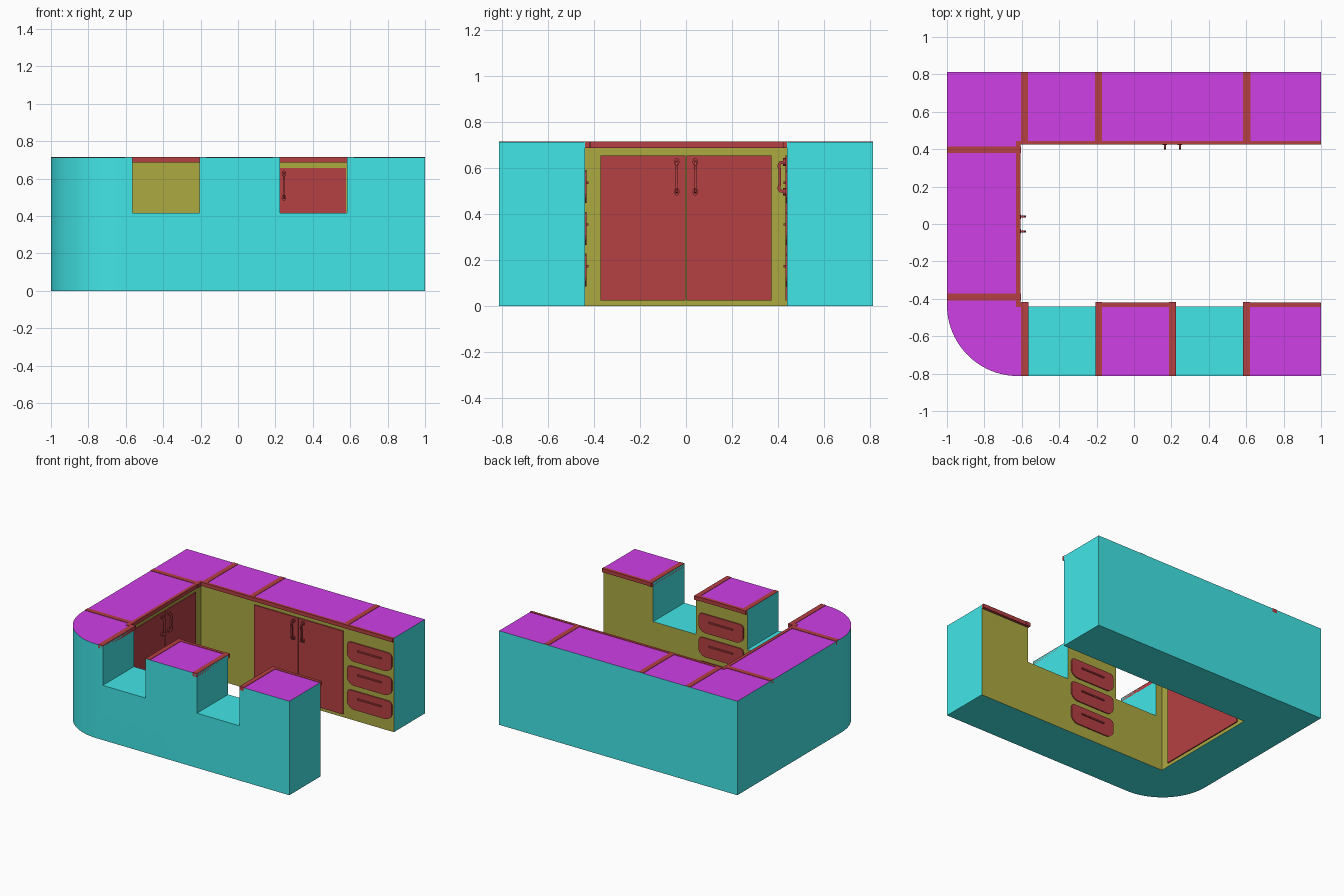
import bpy, bmesh, math
from mathutils import Matrix, Vector

if "Cube" in bpy.data.objects:
    bpy.data.objects.remove(bpy.data.objects["Cube"])


def material(name, rgb):
    m = bpy.data.materials.new(name)
    m.diffuse_color = (*rgb, 1)
    m.use_nodes = True
    m.node_tree.nodes["Principled BSDF"].inputs["Base Color"].default_value = m.diffuse_color
    return m


CYAN = material("shell", (0.055, 0.79, 0.80))
PURPLE = material("worktop", (0.61, 0.05, 0.79))
RED = material("trim", (0.46, 0.05, 0.055))
OLIVE = material("front_panel", (0.42, 0.40, 0.055))


def prism(name, pts, vec, mat, mtx=Matrix()):
    """Extrude a closed outline along vec, then place it with mtx."""
    bm = bmesh.new()
    face = bm.faces.new([bm.verts.new(p) for p in pts])
    ext = bmesh.ops.extrude_face_region(bm, geom=[face])["geom"]
    bmesh.ops.translate(bm, vec=vec, verts=[v for v in ext if isinstance(v, bmesh.types.BMVert)])
    bm.transform(mtx)
    bmesh.ops.recalc_face_normals(bm, faces=bm.faces)
    me = bpy.data.meshes.new(name)
    bm.to_mesh(me)
    bm.free()
    ob = bpy.data.objects.new(name, me)
    bpy.context.collection.objects.link(ob)
    if mat:
        me.materials.append(mat)
    return ob


def box(name, x0, x1, y0, y1, z0, z1, mat, mtx=Matrix()):
    return prism(name, [(x0, y0, z0), (x1, y0, z0), (x1, y1, z0), (x0, y1, z0)],
                 (0, 0, z1 - z0), mat, mtx)


H, Y, IN, LX = 0.713, 0.813, 0.44, -0.62     # height, half depth, inner faces

# U-shaped counter body with one rounded corner
arc = [(LX - 0.38 * math.cos(a), -Y + 0.38 - 0.38 * math.sin(a), 0)
       for a in [math.pi / 2 * i / 24 for i in range(25)]]
outline = [(1, Y, 0), (-1, Y, 0)] + arc + [(1, -Y, 0), (1, -IN, 0), (LX, -IN, 0), (LX, IN, 0), (1, IN, 0)]
body = prism("counter_body", outline, (0, 0, H), CYAN)

# Two notches cut out of the front arm
for x0, x1 in ((-0.565, -0.207), (0.225, 0.583)):
    cut = box("notch_cutter", x0, x1, -1, -0.3, 0.415, 1, None)
    mod = body.modifiers.new("notch", "BOOLEAN")
    mod.operation, mod.object, mod.solver = "DIFFERENCE", cut, "EXACT"
    bpy.context.view_layer.objects.active = body
    bpy.ops.object.modifier_apply(modifier=mod.name)
    bpy.data.objects.remove(cut)

# Worktop and inner faces get their own colours
body.data.materials.clear()
for m in (CYAN, PURPLE, OLIVE):
    body.data.materials.append(m)
for p in body.data.polygons:
    c, n = p.center, p.normal
    p.material_index = 0
    if n.z > 0.9 and c.z > 0.7:
        p.material_index = 1
    elif (abs(abs(c.y) - IN) < 0.005 and n.y * c.y < -0.1) or (abs(c.x - LX) < 0.005 and n.x > 0.9):
        p.material_index = 2
body.select_set(True)
bpy.context.view_layer.objects.active = body
bpy.ops.object.shade_smooth_by_angle(angle=math.radians(30))

# Dividing strips over the worktops
T0, T1 = 0.687, 0.716
for x in (-0.585, -0.19, 0.603):
    box("back_divider", x - 0.019, x + 0.019, 0.424, Y, T0, T1, RED)
for x0, x1 in ((-0.604, -0.565), (-0.207, -0.17), (0.188, 0.225), (0.583, 0.62)):
    box("front_divider", x0, x1, -Y, -0.416, T0, T1, RED)
for y in (0.397, -0.39):
    box("left_divider", -1, -0.603, y - 0.018, y + 0.018, T0, T1, RED)

# Overhanging lips along the inner edges
box("back_lip", -0.63, 1, 0.424, 0.444, T0, T1, RED)
box("left_lip", -0.63, -0.606, -0.43, 0.43, T0, T1, RED)
for x0, x1 in ((-0.63, -0.565), (-0.207, 0.225), (0.583, 1)):
    box("front_lip", x0, x1, -0.444, -0.42, T0, T1, RED)

# Wall frames: local x runs along the wall, local y points out of it
BACK = Matrix.Translation((0, IN, 0)) @ Matrix.Diagonal((1, -1, 1, 1))
FRONT = Matrix.Translation((0, -IN, 0))
LEFT = Matrix.Translation((LX, 0, 0)) @ Matrix(((0, 1, 0, 0), (1, 0, 0, 0), (0, 0, 1, 0), (0, 0, 0, 1)))


def handle(u, wall):
    """Bow handle with wider mounting ends."""
    outer = [(0.005, 0.072), (0.034, 0.067), (0.043, 0.05), (0.038, 0.03)]
    inner = [(0.026, 0.034), (0.03, 0.048), (0.026, 0.055), (0.005, 0.058)]
    loop = outer + [(d, -z) for d, z in reversed(outer)] + [(d, -z) for d, z in reversed(inner)] + inner[::-1][::-1]
    prism("door_handle", [(u - 0.005, d, 0.562 + z) for d, z in loop], (0.01, 0, 0), RED, wall)
    for z in (0.497, 0.627):
        s = [(0.012 * math.cos(k * math.pi / 4), 0.017 * math.sin(k * math.pi / 4)) for k in range(8)]
        prism("handle_end", [(u + a, 0.005, z + b) for a, b in s], (0, 0.012, 0), RED, wall)


def double_door(u, wall):
    for s in (-1, 1):
        a, b = sorted((u + s * 0.002, u + s * 0.372))
        box("cupboard_door", a, b, -0.005, 0.008, 0.025, 0.656, RED, wall)
        handle(u + s * 0.04, wall)


def drawers(u, wall):
    half = [(0.165, 0.072), (0.18, 0.064), (0.187, 0.048), (0.187, -0.03),
            (0.178, -0.048), (0.155, -0.066), (0.135, -0.072)]
    shape = half + [(-a, b) for a, b in reversed(half)]
    for z in (0.52, 0.338, 0.156):
        prism("drawer_front", [(u + a, -0.005, z + b) for a, b in shape], (0, 0.013, 0), RED, wall)
        box("drawer_pull", u - 0.1, u + 0.1, 0.005, 0.016, z + 0.012, z + 0.022, RED, wall)


double_door(0, LEFT)
double_door(0.205, BACK)
drawers(0.8, BACK)
drawers(0.01, FRONT)
